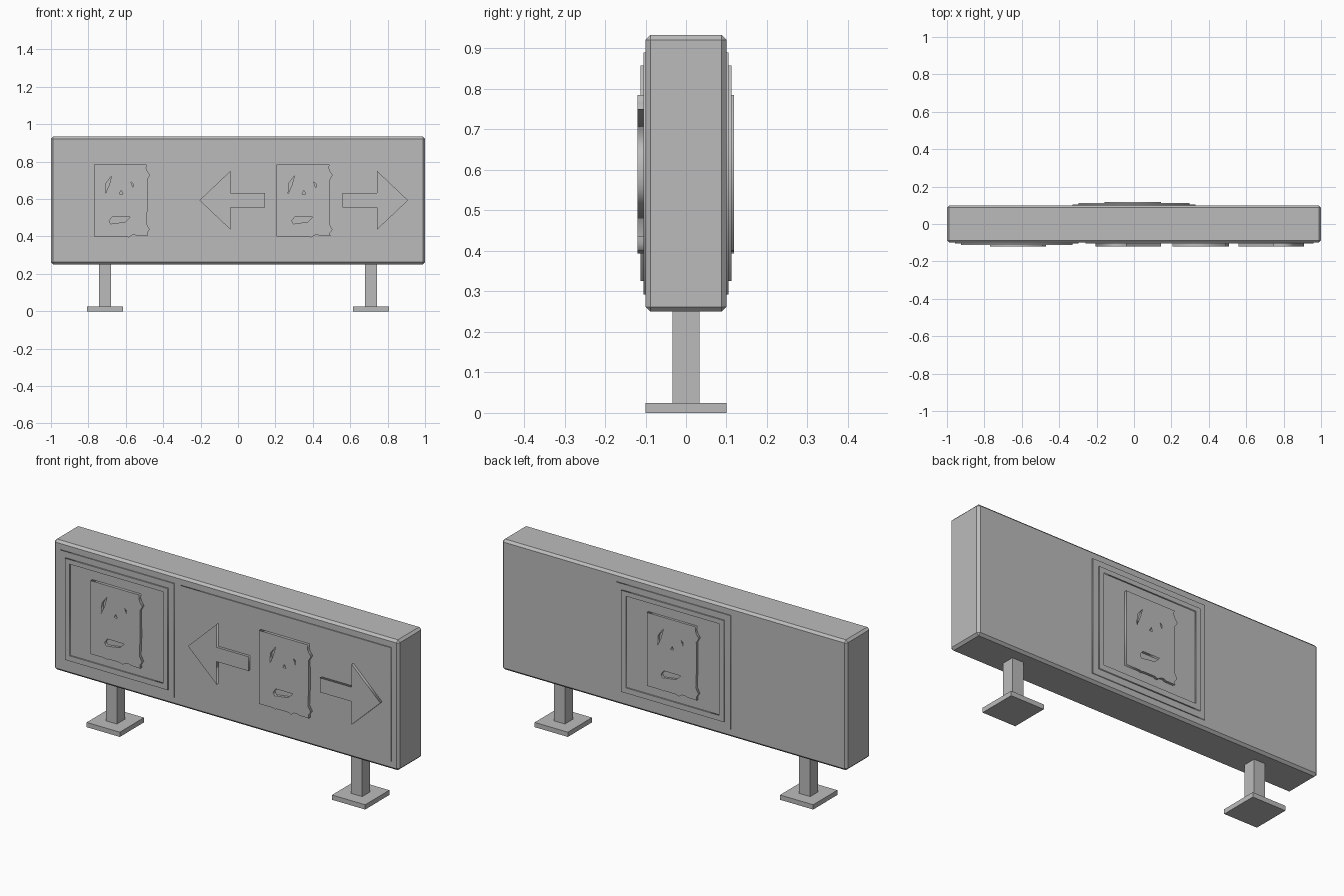
import bpy, bmesh, math

if "Cube" in bpy.data.objects:
    bpy.data.objects.remove(bpy.data.objects["Cube"])

grey = bpy.data.materials.new("light_grey")
grey.diffuse_color = (0.5, 0.5, 0.5, 1)
grey.use_nodes = True
grey.node_tree.nodes["Principled BSDF"].inputs["Base Color"].default_value = grey.diffuse_color


def finish(name, mesh):
    ob = bpy.data.objects.new(name, mesh)
    mesh.materials.clear()
    mesh.materials.append(grey)
    bpy.context.collection.objects.link(ob)
    return ob


def box(name, x0, x1, y0, y1, z0, z1, bevel=0):
    bm = bmesh.new()
    bmesh.ops.create_cube(bm, size=1)
    for v in bm.verts:
        v.co = ((x0 + x1) / 2 + v.co.x * (x1 - x0),
                (y0 + y1) / 2 + v.co.y * (y1 - y0),
                (z0 + z1) / 2 + v.co.z * (z1 - z0))
    if bevel:
        bmesh.ops.bevel(bm, geom=bm.edges[:], offset=bevel, segments=1,
                        affect='EDGES')
    mesh = bpy.data.meshes.new(name)
    bm.to_mesh(mesh)
    bm.free()
    return finish(name, mesh)


def plate(name, loops, cx, y0, y1, back=False):
    """Flat cut-out in x-z, with inner loops as holes, between depths y0 and y1."""
    curve = bpy.data.curves.new(name, 'CURVE')
    curve.dimensions = '2D'
    curve.fill_mode = 'BOTH'
    curve.extrude = (y1 - y0) / 2
    for pts in loops:
        sp = curve.splines.new('POLY')
        sp.points.add(len(pts) - 1)
        for p, (x, z) in zip(sp.points, pts):
            p.co = (x, z, 0, 1)
        sp.use_cyclic_u = True
    tmp = bpy.data.objects.new(name, curve)
    bpy.context.collection.objects.link(tmp)
    bpy.context.view_layer.update()
    dg = bpy.context.evaluated_depsgraph_get()
    mesh = bpy.data.meshes.new_from_object(tmp.evaluated_get(dg))
    bpy.data.objects.remove(tmp)
    ob = finish(name, mesh)
    depth = (y0 + y1) / 2
    ob.rotation_euler = (math.pi / 2, 0, math.pi if back else 0)
    ob.location = (cx, depth if back else -depth, 0)
    return ob


def rect(hw, z0, z1):
    return [(-hw, z0), (hw, z0), (hw, z1), (-hw, z1)]


# Cabinet
box("cabinet", -1, 1, -0.1, 0.1, 0.25, 0.933, 0.012)

# Legs with foot plates
for side, s in (("left", -1), ("right", 1)):
    c = 0.711 * s
    box(side + "_post", c - 0.032, c + 0.032, -0.033, 0.033, 0.02, 0.26)
    box(side + "_foot", c - 0.096, c + 0.096, -0.1, 0.1, 0, 0.025)

# Face cut-out: ragged outline, two eyes, nose and mouth
face = [
    [(-0.144, 0.785), (0.139, 0.785), (0.136, 0.765), (0.144, 0.745),
     (0.157, 0.728), (0.142, 0.703), (0.143, 0.56), (0.139, 0.465),
     (0.155, 0.437), (0.142, 0.418), (0.144, 0.401), (0.09, 0.402),
     (0.075, 0.408), (0.058, 0.406), (0.042, 0.394), (0.025, 0.401),
     (-0.04, 0.401), (-0.05, 0.397), (-0.065, 0.401), (-0.144, 0.401)],
    [(-0.082, 0.628), (-0.078, 0.685), (-0.048, 0.725), (-0.062, 0.675)],
    [(0.054, 0.692), (0.066, 0.682), (0.066, 0.66)],
    [(0.002, 0.647), (-0.007, 0.628), (0.011, 0.628)],
    [(-0.046, 0.505), (0.052, 0.505), (0.024, 0.478), (-0.054, 0.467),
     (-0.062, 0.484)],
]

# Panels, picture frames and framed faces
for side, cx, back in (("front", -0.627, False), ("back", 0, True)):
    plate(side + "_panel", [rect(0.33, 0.293, 0.89)], cx, 0.098, 0.105, back)
    plate(side + "_frame", [rect(0.298, 0.326, 0.858), rect(0.27, 0.354, 0.834)],
          cx, 0.104, 0.112, back)
    plate(side + "_face", face, cx, 0.104, 0.118 if back else 0.12, back)

# Direction panel with a second face between two arrows
plate("direction_panel", [rect(0.61, 0.293, 0.89)], 0.35, 0.098, 0.105)
plate("direction_face", face, 0.35, 0.104, 0.12)
arrow = [(0, 0.593), (0.166, 0.751), (0.166, 0.631), (0.35, 0.631),
         (0.35, 0.556), (0.166, 0.556), (0.166, 0.436)]
plate("left_arrow", [arrow], -0.206, 0.104, 0.12)
plate("right_arrow", [[(-x, z) for x, z in reversed(arrow)]], 0.909, 0.104, 0.12)
